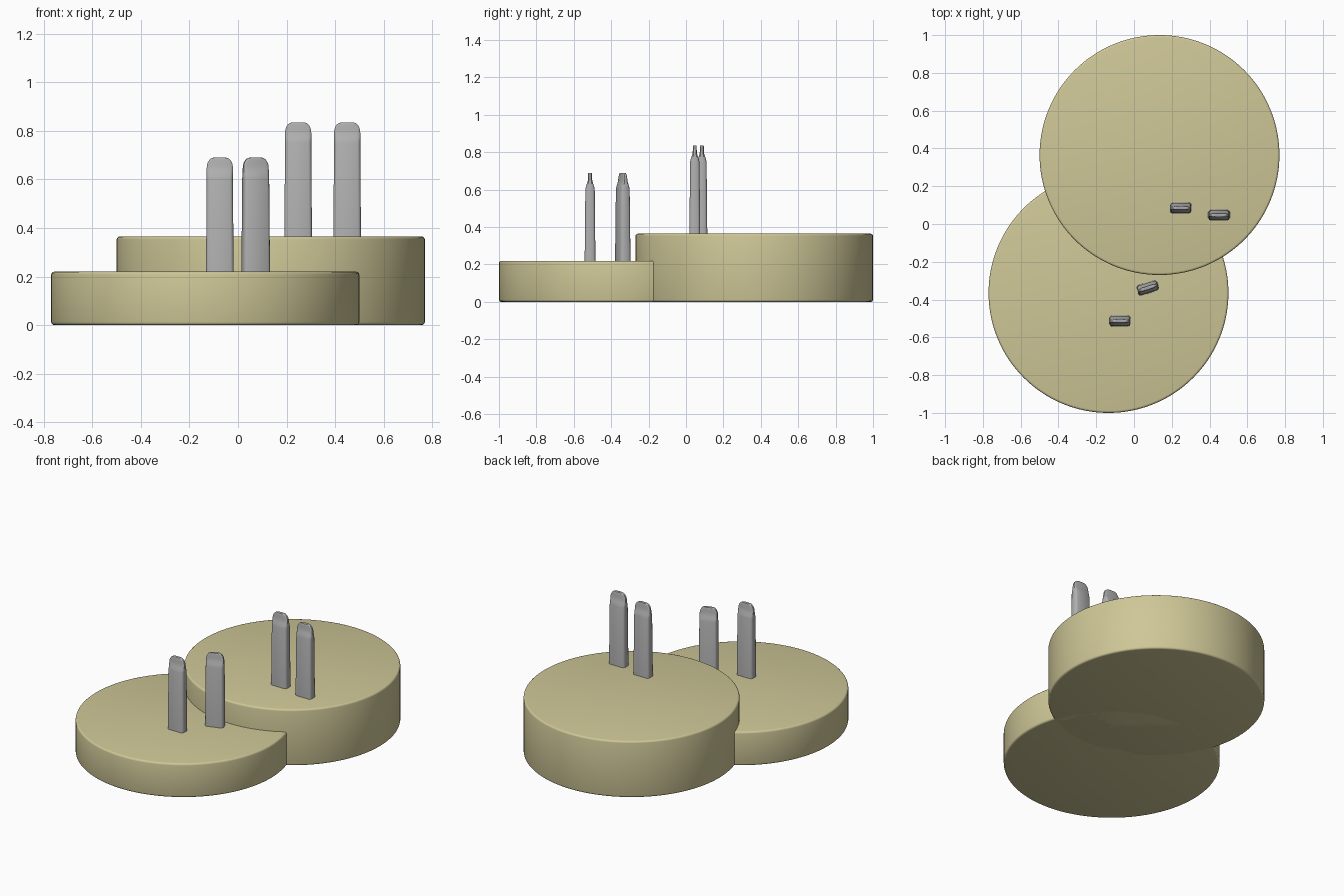
import bpy, bmesh, math
from mathutils import Matrix

cube = bpy.data.objects.get("Cube")
if cube:
    bpy.data.objects.remove(cube, do_unlink=True)


def material(name, color, roughness):
    mat = bpy.data.materials.new(name)
    mat.use_nodes = True
    mat.diffuse_color = color
    bsdf = mat.node_tree.nodes["Principled BSDF"]
    bsdf.inputs["Base Color"].default_value = color
    bsdf.inputs["Roughness"].default_value = roughness
    return mat


tan = material("tan", (0.62, 0.57, 0.31, 1), 0.6)
grey = material("grey", (0.44, 0.44, 0.44, 1), 0.5)


def finish(bm, name, mat, location, turn=0, angle=40):
    bmesh.ops.recalc_face_normals(bm, faces=bm.faces)
    mesh = bpy.data.meshes.new(name)
    bm.to_mesh(mesh)
    bm.free()
    mesh.materials.append(mat)
    obj = bpy.data.objects.new(name, mesh)
    bpy.context.collection.objects.link(obj)
    obj.location = location
    obj.rotation_euler.z = math.radians(turn)
    bpy.ops.object.select_all(action='DESELECT')
    obj.select_set(True)
    bpy.context.view_layer.objects.active = obj
    bpy.ops.object.shade_smooth_by_angle(angle=math.radians(angle))


# Round slab with softened rims
def disc(name, x, y, height, radius=0.635):
    bm = bmesh.new()
    bmesh.ops.create_cone(bm, cap_ends=True, segments=128, radius1=radius,
                          radius2=radius, depth=height,
                          matrix=Matrix.Translation((0, 0, height / 2)))
    rims = [e for e in bm.edges if abs(e.verts[0].co.z - e.verts[1].co.z) < 1e-4]
    bmesh.ops.bevel(bm, geom=rims, offset=0.012, segments=3, profile=0.5,
                    affect='EDGES')
    finish(bm, name, tan, (x, y, 0))


# Blade: half width and half thickness at each distance below the tip
BLADE_TOP = [(0.085, 0.054, 0.025), (0.07, 0.054, 0.021), (0.055, 0.054, 0.016),
             (0.042, 0.054, 0.012), (0.03, 0.053, 0.011), (0.018, 0.049, 0.01),
             (0.008, 0.042, 0.01), (0.002, 0.034, 0.01), (0, 0.026, 0.009)]


def peg(name, x, y, base, height, turn=0):
    bm = bmesh.new()
    rings = []
    for drop, w, t in [(height + 0.01, 0.057, 0.029)] + BLADE_TOP:
        cw, ct = 0.012, t * 0.45
        quarter = [(w, t - ct), (w - cw * 0.35, t - ct * 0.35), (w - cw, t)]
        outline = quarter + [(-a, b) for a, b in reversed(quarter)]
        outline += [(-a, -b) for a, b in outline]
        rings.append([bm.verts.new((a, b, height - drop)) for a, b in outline])
    count = len(rings[0])
    for low, high in zip(rings, rings[1:]):
        for i in range(count):
            j = (i + 1) % count
            bm.faces.new((low[i], low[j], high[j], high[i]))
    bm.faces.new(rings[0])
    bm.faces.new(rings[-1])
    finish(bm, name, grey, (x, y, base), turn, 35)


disc("back_disc", 0.135, 0.365, 0.365)
disc("front_disc", -0.135, -0.365, 0.22)

peg("front_right_peg", -0.075, -0.513, 0.22, 0.47)
peg("front_left_peg", 0.073, -0.338, 0.22, 0.47, 18)
peg("back_right_peg", 0.248, 0.085, 0.365, 0.47)
peg("back_left_peg", 0.45, 0.047, 0.365, 0.47)
